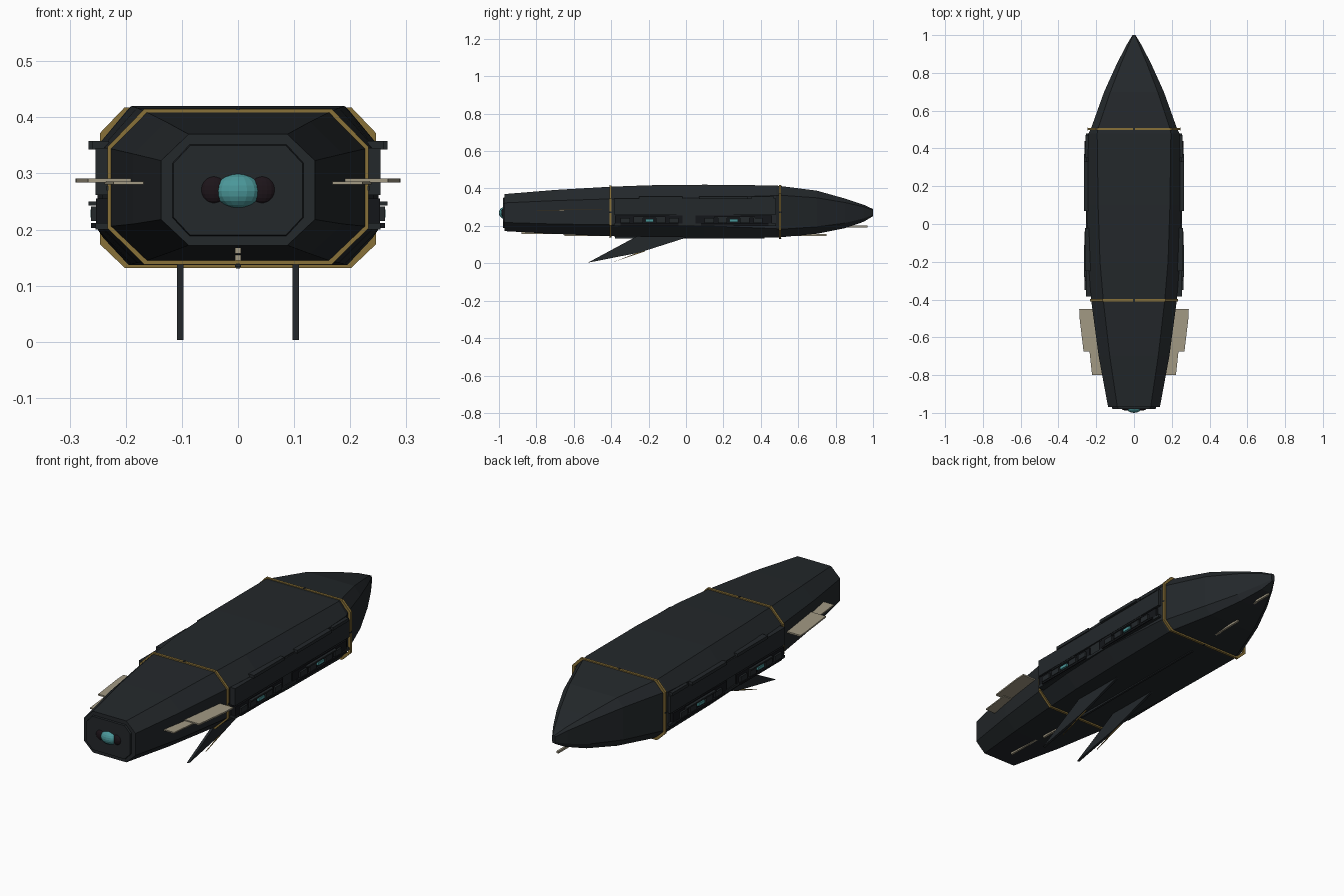
import bpy, bmesh
from mathutils import Matrix

if "Cube" in bpy.data.objects:
    bpy.data.objects.remove(bpy.data.objects["Cube"])

def mat(name, rgb):
    m = bpy.data.materials.new(name)
    m.diffuse_color = (*rgb, 1)
    m.use_nodes = True
    m.node_tree.nodes["Principled BSDF"].inputs["Base Color"].default_value = m.diffuse_color
    return m

HULL = mat("hull_dark", (0.017, 0.021, 0.024))
BLACK = mat("recess_black", (0.007, 0.008, 0.010))
GOLD = mat("gold", (0.25, 0.165, 0.04))
BONE = mat("bone", (0.36, 0.32, 0.23))
TEAL = mat("teal_glow", (0.07, 0.31, 0.32))
MAROON = mat("maroon", (0.012, 0.007, 0.010))

def finish(name, bm, m):
    bmesh.ops.recalc_face_normals(bm, faces=bm.faces)
    me = bpy.data.meshes.new(name)
    bm.to_mesh(me)
    bm.free()
    me.materials.append(m)
    ob = bpy.data.objects.new(name, me)
    bpy.context.collection.objects.link(ob)
    return ob

def box(name, x, y, z, m):
    """Box from (min, max) pairs."""
    bm = bmesh.new()
    bmesh.ops.create_cube(bm, size=1)
    for v in bm.verts:
        v.co = [(a + b) / 2 + c * (b - a) for c, (a, b) in zip(v.co, (x, y, z))]
    return finish(name, bm, m)

def pair(name, x, y, z, m):
    box(name + "_right", x, y, z, m)
    box(name + "_left", (-x[1], -x[0]), y, z, m)

def slab(name, pts, offset, m):
    """Extrude a flat outline by an offset vector."""
    bm = bmesh.new()
    f = bm.faces.new([bm.verts.new(p) for p in pts])
    top = bmesh.ops.extrude_face_region(bm, geom=[f])["geom"]
    bmesh.ops.translate(bm, vec=offset, verts=[v for v in top if isinstance(v, bmesh.types.BMVert)])
    return finish(name, bm, m)

def octagon(y, w, cw, zb, zl, zs, zt):
    right = [(cw, zb), (w, zl), (w, zs), (cw, zt)]
    return [(x, y, z) for x, z in right + [(-x, z) for x, z in right[::-1]]]

def loft(name, sections, m, closed=False):
    bm = bmesh.new()
    rows = [[bm.verts.new(p) for p in s] for s in sections]
    joins = list(zip(rows, rows[1:])) + ([(rows[-1], rows[0])] if closed else [])
    for a, b in joins:
        for i in range(8):
            j = (i + 1) % 8
            bm.faces.new((a[i], a[j], b[j], b[i]))
    if not closed:
        bm.faces.new(rows[0])
        bm.faces.new(rows[-1])
    return finish(name, bm, m)

def ball(name, c, r, m, u=16, v=10):
    bm = bmesh.new()
    bmesh.ops.create_uvsphere(bm, u_segments=u, v_segments=v, radius=1,
                              matrix=Matrix.Translation(c) @ Matrix.Diagonal((*r, 1)))
    return finish(name, bm, m)

# Hull: y, half width, half flat, bottom, lower corner, upper corner, top
stations = [
    (-0.97, 0.137, 0.088, 0.172, 0.218, 0.323, 0.370),
    (-0.70, 0.187, 0.128, 0.157, 0.210, 0.335, 0.392),
    (-0.41, 0.226, 0.162, 0.145, 0.206, 0.344, 0.409),
    (-0.20, 0.242, 0.180, 0.141, 0.203, 0.347, 0.417),
    (0.10, 0.250, 0.190, 0.138, 0.200, 0.350, 0.420),
    (0.48, 0.240, 0.195, 0.137, 0.185, 0.362, 0.416),
    (0.505, 0.228, 0.190, 0.139, 0.182, 0.364, 0.413),
    (0.70, 0.158, 0.125, 0.158, 0.195, 0.350, 0.388),
    (0.85, 0.090, 0.068, 0.188, 0.215, 0.325, 0.346),
    (0.95, 0.038, 0.026, 0.222, 0.240, 0.302, 0.313),
    (1.00, 0.008, 0.005, 0.252, 0.258, 0.284, 0.290),
]
loft("hull", [octagon(*s) for s in stations], HULL)

# Stern plate with glowing engine and side pods
loft("stern_plate", [octagon(-0.979, 0.115, 0.085, 0.190, 0.222, 0.318, 0.350),
                     octagon(-0.96, 0.118, 0.088, 0.187, 0.220, 0.320, 0.353)], HULL)
ball("engine_glow", (0, -0.972, 0.269), (0.042, 0.028, 0.031), TEAL)
for s, side in ((-1, "left"), (1, "right")):
    ball("engine_pod_" + side, (s * 0.043, -0.975, 0.271), (0.024, 0.012, 0.025), MAROON)

# Gold hull rings with dark clips at their joints
for name, y, w, cw, zb, zl, zs, zt in (
        ("rear_ring", -0.404, 0.233, 0.167, 0.138, 0.203, 0.347, 0.415),
        ("front_ring", 0.503, 0.246, 0.202, 0.132, 0.174, 0.372, 0.418)):
    t = 0.012
    outer = [octagon(y + d, w, cw, zb, zl, zs, zt) for d in (-0.006, 0.006)]
    inner = [octagon(y + d, w - t, cw - t / 2, zb + t, zl + t / 2, zs - t / 2, zt - t)
             for d in (0.006, -0.006)]
    loft(name, outer + inner, GOLD, closed=True)
    for z in (zb, zt):
        box(name + "_clip", (-0.004, 0.004), (y - 0.007, y + 0.007), (z - 0.0015, z + 0.0015), HULL)
    pair(name + "_side_clip", (w - 0.002, w + 0.001), (y - 0.007, y + 0.007), (0.27, 0.278), HULL)

# Side armour, shoulder strips and equipment bays
pair("side_armour", (0.20, 0.254), (-0.385, 0.48), (0.262, 0.345), HULL)
pair("lower_sill", (0.20, 0.254), (-0.385, 0.48), (0.200, 0.212), HULL)
for y0, y1, x in ((-0.25, -0.02, 0.259), (0.07, 0.33, 0.266), (0.35, 0.47, 0.258)):
    pair("shoulder_strip", (0.23, x), (y0, y1), (0.343, 0.358), HULL)
for y0, y1, yc in ((-0.38, -0.02, -0.195), (0.05, 0.46, 0.255)):
    pair("bay_back", (0.22, 0.253), (y0, y1), (0.212, 0.255), BLACK)
    pair("bay_ledge", (0.23, 0.266), (y0 + 0.1, y1 - 0.09), (0.243, 0.250), HULL)
    pair("bay_rail", (0.23, 0.262), (y0 + 0.03, y1 - 0.02), (0.203, 0.212), BLACK)
    pair("bay_window", (0.24, 0.263), (yc - 0.022, yc + 0.022), (0.222, 0.236), TEAL)
    for d in (-0.13, -0.06, 0.06, 0.13):
        pair("bay_module", (0.24, 0.262), (yc + d - 0.025, yc + d + 0.025), (0.215, 0.241), HULL)

# Horizontal bone stabilisers and angled lower fins
for s, side in ((-1, "left"), (1, "right")):
    slab("stabiliser_" + side, [(s * x, y, 0.284) for x, y in
         ((0.15, -0.45), (0.29, -0.45), (0.288, -0.50), (0.267, -0.675), (0.15, -0.675))],
         (0, 0, 0.007), BONE)
    slab("small_stabiliser_" + side, [(s * x, y, 0.280) for x, y in
         ((0.12, -0.65), (0.238, -0.65), (0.222, -0.80), (0.14, -0.80))], (0, 0, 0.006), BONE)
    slab("lower_fin_" + side, [(s * 0.103 - 0.006, y, z) for y, z in
         ((-0.25, 0.155), (-0.265, 0.143), (-0.525, 0.003), (-0.25, 0.057), (0.02, 0.143), (0.02, 0.155))],
         (0.012, 0, 0), HULL)
    slab("fin_trim_" + side, [(s * 0.103 - 0.002, y, z) for y, z in
         ((-0.39, 0.006), (-0.22, 0.063), (-0.22, 0.072))], (0.004, 0, 0), GOLD)

# Keel strips along the underside
for name, y0, y1, z, m in (("stern", -0.88, -0.65, 0.157, BONE), ("rear", -0.65, -0.42, 0.145, BONE),
                           ("middle", -0.38, 0.42, 0.133, HULL), ("fore", 0.55, 0.75, 0.147, BONE),
                           ("nose", 0.83, 0.97, 0.192, BONE)):
    box("keel_strip_" + name, (-0.005, 0.005), (y0, y1), (z, z + 0.010), m)
